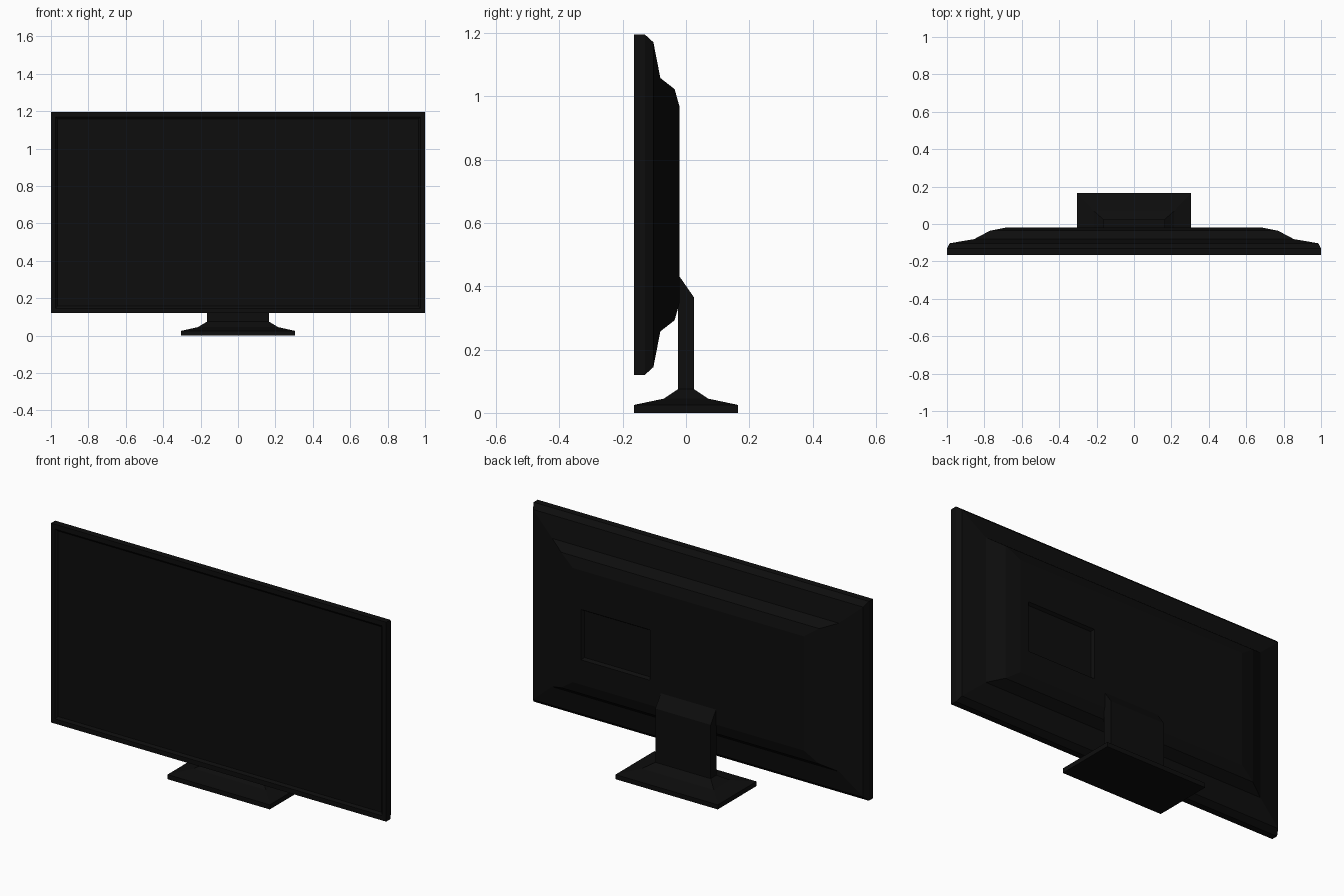
import bpy, bmesh

if "Cube" in bpy.data.objects:
    bpy.data.objects.remove(bpy.data.objects["Cube"])


def material(name, v):
    m = bpy.data.materials.new(name)
    m.diffuse_color = (v, v, v, 1)
    m.use_nodes = True
    m.node_tree.nodes["Principled BSDF"].inputs["Base Color"].default_value = m.diffuse_color
    return m


BLACK = material("black plastic", 0.004)
GLASS = material("screen black", 0.004)


def finish(name, bm, mats):
    bmesh.ops.recalc_face_normals(bm, faces=bm.faces)
    me = bpy.data.meshes.new(name)
    bm.to_mesh(me)
    bm.free()
    for m in mats:
        me.materials.append(m)
    ob = bpy.data.objects.new(name, me)
    bpy.context.collection.objects.link(ob)
    return ob


def loft(bm, rings):
    """Skin a stack of four-cornered rings and cap both ends."""
    loops = [[bm.verts.new(p) for p in r] for r in rings]
    for a, b in zip(loops, loops[1:]):
        for i in range(4):
            j = (i + 1) % 4
            bm.faces.new((a[i], a[j], b[j], b[i]))
    return bm.faces.new(loops[0]), bm.faces.new(loops[-1])


def upright(y, x0, x1, z0, z1):
    return [(x0, y, z0), (x1, y, z0), (x1, y, z1), (x0, y, z1)]


def flat(z, x, y):
    return [(-x, -y, z), (x, -y, z), (x, y, z), (-x, y, z)]


# Display housing: stepped back, recessed screen inside a thin bezel
CZ = 0.6575
steps = [(-0.165, 1.0, 0.5375), (-0.13, 1.0, 0.5375), (-0.103, 0.985, 0.513),
         (-0.081, 0.855, 0.40), (-0.036, 0.77, 0.365), (-0.02, 0.69, 0.308)]
bm = bmesh.new()
rings = [upright(y, -x, x, CZ - h, CZ + h) for y, x, h in steps]
# the screen ring sits behind the bezel front
rings = [upright(-0.155, -0.965, 0.965, CZ - 0.5, CZ + 0.5),
         upright(-0.165, -0.975, 0.975, CZ - 0.512, CZ + 0.512)] + rings
screen, back = loft(bm, rings)
screen.material_index = 1

# Connector recess in the back: split the back into a frame around it
outer = list(back.verts)
bm.faces.remove(back)
lip = [bm.verts.new(p) for p in upright(-0.02, 0.23, 0.64, 0.483, 0.755)]
floor = [bm.verts.new(p) for p in upright(-0.035, 0.24, 0.63, 0.493, 0.745)]
for a, b in ((outer, lip), (lip, floor)):
    for i in range(4):
        j = (i + 1) % 4
        bm.faces.new((a[i], a[j], b[j], b[i]))
bm.faces.new(floor)
finish("display_housing", bm, [BLACK, GLASS])

# Stand foot
bm = bmesh.new()
loft(bm, [flat(0, 0.305, 0.165), flat(0.025, 0.305, 0.165),
          flat(0.045, 0.215, 0.07), flat(0.075, 0.165, 0.025)])
finish("stand_foot", bm, [BLACK])

# Stand neck with a sloped top that meets the housing
bm = bmesh.new()
profile = [(-0.025, 0.07), (0.025, 0.07), (0.025, 0.365), (-0.02, 0.43), (-0.025, 0.43)]
sides = [[bm.verts.new((x, y, z)) for y, z in profile] for x in (-0.165, 0.165)]
for s in sides:
    bm.faces.new(s)
for i in range(5):
    j = (i + 1) % 5
    bm.faces.new((sides[0][i], sides[0][j], sides[1][j], sides[1][i]))
finish("stand_neck", bm, [BLACK])
